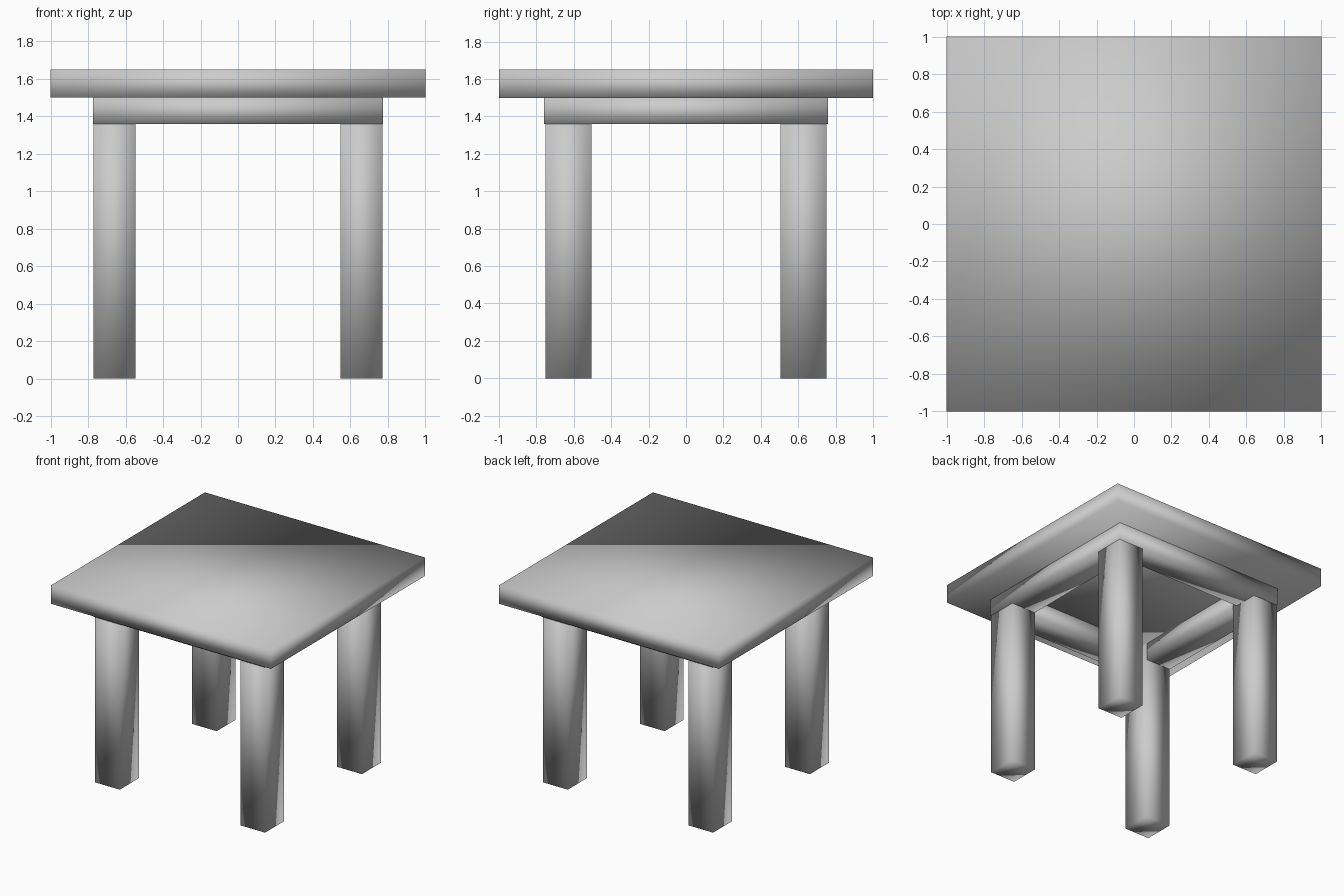
import bpy

if "Cube" in bpy.data.objects:
    bpy.data.objects.remove(bpy.data.objects["Cube"])


def box(name, lo, hi):
    """Smooth-shaded box between two opposite corners."""
    centre = [(a + b) / 2 for a, b in zip(lo, hi)]
    bpy.ops.mesh.primitive_cube_add(size=1, location=centre)
    ob = bpy.context.object
    ob.name = name
    ob.scale = [b - a for a, b in zip(lo, hi)]
    bpy.ops.object.transform_apply(location=False, rotation=False, scale=True)
    bpy.ops.object.shade_smooth()
    return ob


def span(sign, inner, outer):
    """Range from inner to outer on one side of the centre."""
    return sorted((sign * inner, sign * outer))


TOP_Z, APRON_Z, RIM_Z = 1.65, 1.36, 1.5

# Square table top
box("table_top", (-1, -1, RIM_Z), (1, 1, TOP_Z))

# Apron rails: front/back and left/right
for s, name in ((-1, "front"), (1, "back")):
    y0, y1 = span(s, 0.55, 0.76)
    box(name + "_rail", (-0.773, y0, APRON_Z), (0.773, y1, RIM_Z))
for s, name in ((-1, "left"), (1, "right")):
    x0, x1 = span(s, 0.55, 0.775)
    box(name + "_rail", (x0, -0.758, APRON_Z), (x1, 0.758, RIM_Z))

# Four legs, running up inside the apron to the top
for sy, depth in ((-1, "front"), (1, "back")):
    for sx, side in ((-1, "left"), (1, "right")):
        x0, x1 = span(sx, 0.547, 0.772)
        y0, y1 = span(sy, 0.505, 0.752)
        box(f"{depth}_{side}_leg", (x0, y0, 0), (x1, y1, RIM_Z))
